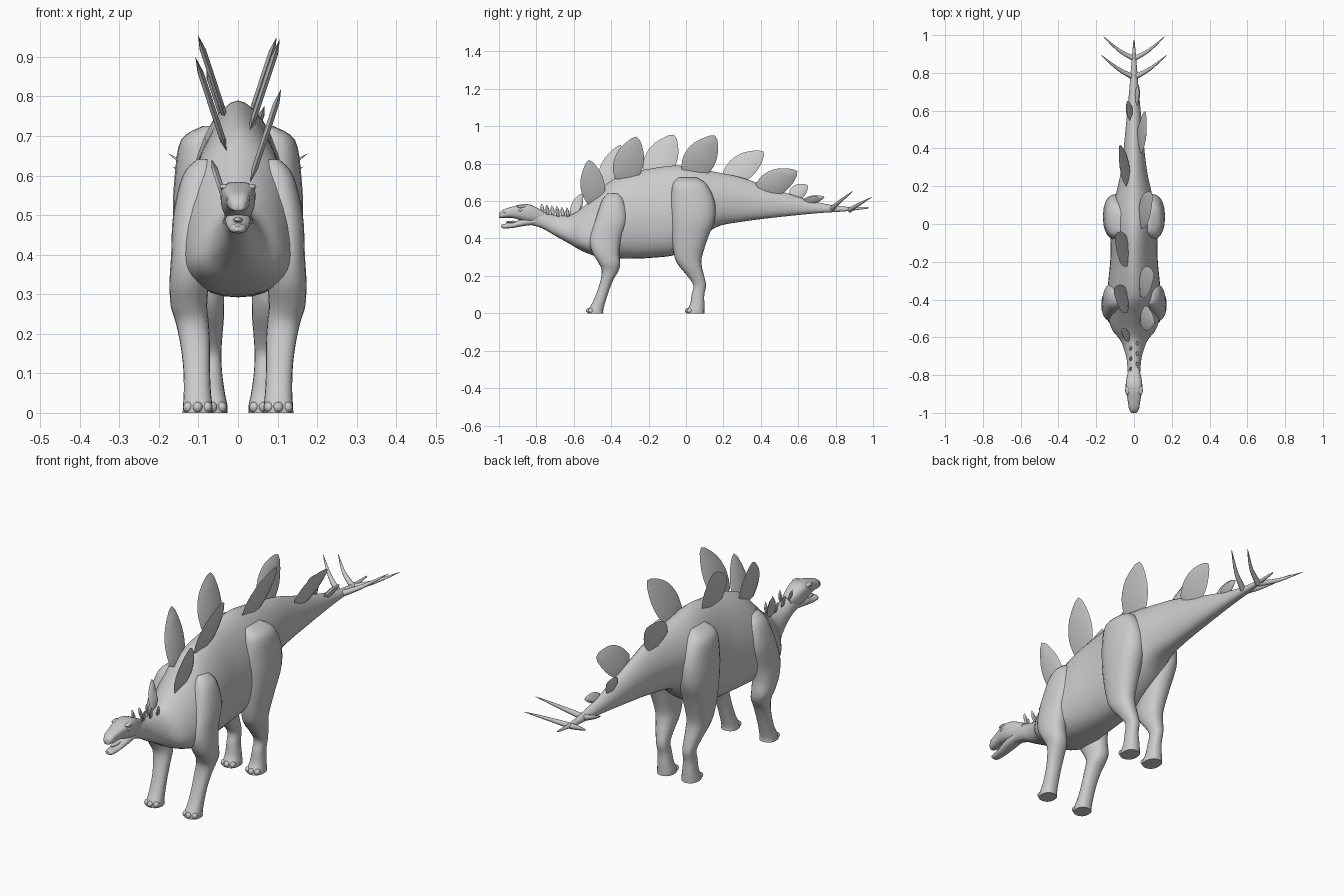
import bpy
import bmesh
import math
from mathutils import Vector

if "Cube" in bpy.data.objects:
    bpy.data.objects.remove(bpy.data.objects["Cube"], do_unlink=True)

hide = bpy.data.materials.new("stone grey")
hide.use_nodes = True
GREY = (0.6, 0.6, 0.6, 1)
hide.diffuse_color = GREY
hide.node_tree.nodes["Principled BSDF"].inputs["Base Color"].default_value = GREY


def finish(name, bm, angle=50):
    """Turn a bmesh into a smooth shaded grey object."""
    bmesh.ops.recalc_face_normals(bm, faces=bm.faces)
    mesh = bpy.data.meshes.new(name)
    bm.to_mesh(mesh)
    bm.free()
    obj = bpy.data.objects.new(name, mesh)
    bpy.context.collection.objects.link(obj)
    mesh.materials.append(hide)
    bpy.ops.object.select_all(action="DESELECT")
    obj.select_set(True)
    bpy.context.view_layer.objects.active = obj
    bpy.ops.object.shade_smooth_by_angle(angle=math.radians(angle))
    return obj


def smooth_rows(rows, steps=4):
    """Catmull-Rom interpolation through rows of numbers."""
    rows = [Vector(r) for r in rows]
    out = []
    for i in range(len(rows) - 1):
        a, b = rows[max(i - 1, 0)], rows[i]
        c, d = rows[i + 1], rows[min(i + 2, len(rows) - 1)]
        for k in range(steps):
            t = k / steps
            out.append(b + (c - a) * (t / 2) + (a * 2 - b * 5 + c * 4 - d) * (t * t / 2)
                       + (b * 3 - a - c * 3 + d) * (t ** 3 / 2))
    return out + [rows[-1]]


def loft(name, rings, angle=50):
    """Skin a list of point rings and cap both ends."""
    bm = bmesh.new()
    loops = [[bm.verts.new(p) for p in ring] for ring in rings]
    for low, high in zip(loops, loops[1:]):
        n = len(low)
        for i in range(n):
            j = (i + 1) % n
            bm.faces.new((low[i], low[j], high[j], high[i]))
    bm.faces.new(loops[0])
    bm.faces.new(loops[-1])
    return finish(name, bm, angle)


def power(v, p):
    return math.copysign(abs(v) ** (2 / p), v)


def body_loft(name, rows, upper=1.7, lower=2.5, sides=32):
    """Loft along y; each row is y, top, bottom, half width, height of widest point."""
    rings = []
    for y, top, bottom, width, frac in smooth_rows(rows):
        mid = bottom + (top - bottom) * frac
        ring = []
        for i in range(sides):
            a = math.tau * i / sides
            c, s = math.cos(a), math.sin(a)
            p, h = (upper, top - mid) if s > 0 else (lower, mid - bottom)
            ring.append((width * power(c, p), y, mid + h * power(s, p)))
        rings.append(ring)
    return loft(name, rings)


def leg_loft(name, side, rows, sides=20):
    """Loft along z; each row is z, y, x, depth radius, width radius."""
    rings = []
    for z, y, x, ry, rx in smooth_rows(rows):
        rings.append([(side * (x + rx * power(math.cos(a), 2.3)),
                       y + ry * power(math.sin(a), 2.3), max(z, 0))
                      for a in (math.tau * i / sides for i in range(sides))])
    return loft(name, rings)


def ball(name, centre, radii):
    bm = bmesh.new()
    bmesh.ops.create_uvsphere(bm, u_segments=14, v_segments=8, radius=1)
    for v in bm.verts:
        v.co = Vector(v.co[i] * radii[i] + centre[i] for i in range(3))
    return finish(name, bm, 180)


def spike(name, path, radius, sides=10):
    """Tapering horn along a smooth path."""
    pts = [Vector(p) for p in smooth_rows(path)]
    rings = []
    for i, p in enumerate(pts):
        way = pts[min(i + 1, len(pts) - 1)] - pts[max(i - 1, 0)]
        turn = way.to_track_quat("Z", "Y")
        r = radius * (1.03 - (i / (len(pts) - 1)) ** 1.5)
        rings.append([p + turn @ Vector((r * math.cos(a), r * math.sin(a), 0))
                      for a in (math.tau * k / sides for k in range(sides))])
    return loft(name, rings)


LEAF = [(-.1, -.3), (.2, -.48), (.6, -.42), (1, 0), (.66, .4), (.25, .5), (-.1, .32)]


def plate(name, side, base, tip, width, root=.03, lean=.33, thick=.008):
    """Leaf shaped plate with a slightly swollen middle, leaning outward."""
    base, tip = Vector(base), Vector(tip)
    axis = tip - base
    across = Vector((axis.y, -axis.x)).normalized() * width

    def place(u, v, off=0):
        q = base + axis * u + across * v
        return (side * (root + lean * (q.y - base.y)) + off, q.x, q.y)

    bm = bmesh.new()
    outline = smooth_rows(LEAF, 3)
    rim = [bm.verts.new(place(u, v)) for u, v in outline]
    for off in (thick, -thick):
        inner = [bm.verts.new(place(.4 + (u - .4) * .7, v * .7, off)) for u, v in outline]
        n = len(rim)
        for i in range(n):
            j = (i + 1) % n
            bm.faces.new((rim[i], rim[j], inner[j], inner[i]))
        bm.faces.new(inner)
    return finish(name, bm, 40)


# Neck, torso and tail in one skin
body_loft("body", [
    (-.84, .565, .475, .030, .5), (-.77, .545, .455, .034, .5),
    (-.70, .525, .415, .042, .45), (-.62, .525, .370, .070, .35),
    (-.56, .560, .335, .115, .3), (-.48, .635, .305, .140, .3),
    (-.40, .710, .295, .146, .38), (-.30, .750, .292, .136, .42),
    (-.18, .775, .297, .125, .42), (-.05, .790, .315, .125, .45),
    (.06, .775, .380, .120, .5), (.16, .755, .460, .095, .5),
    (.30, .725, .490, .066, .5), (.50, .655, .515, .045, .5),
    (.70, .595, .535, .026, .5), (.85, .570, .545, .014, .5),
    (.975, .568, .560, .003, .5)])

# Head with an open beak
body_loft("skull", [
    (-.76, .545, .49, .026, .5), (-.83, .580, .485, .042, .6),
    (-.88, .582, .497, .043, .65), (-.93, .570, .510, .034, .6),
    (-.975, .555, .510, .027, .5), (-.995, .540, .510, .018, .5),
    (-1, .530, .512, .010, .5)], upper=2.8)
body_loft("lower_jaw", [
    (-.80, .515, .475, .030, .5), (-.87, .507, .466, .032, .5),
    (-.93, .484, .456, .025, .5), (-.975, .478, .454, .020, .5),
    (-.988, .472, .460, .010, .5)])
ball("tongue", (0, -.925, .488), (.013, .04, .007))

for side, label in ((1, "left"), (-1, "right")):
    ball(label + "_eye", (side * .037, -.885, .552), (.009, .011, .009))
    ball(label + "_brow", (side * .034, -.88, .571), (.013, .025, .008))
    ball(label + "_nostril", (side * .024, -.968, .541), (.006, .01, .006))

    # Legs, from shoulder or hip down to the foot
    leg_loft(label + "_front_leg", side, [
        (.64, -.39, .085, .03, .02), (.60, -.39, .095, .06, .045),
        (.50, -.40, .112, .085, .052), (.40, -.43, .117, .085, .052),
        (.33, -.43, .123, .073, .05), (.27, -.41, .124, .058, .046),
        (.23, -.405, .116, .046, .042), (.18, -.422, .109, .034, .038),
        (.12, -.443, .105, .031, .034), (.06, -.465, .103, .034, .034),
        (.02, -.482, .102, .04, .037), (0, -.484, .102, .042, .038)])
    leg_loft(label + "_hind_leg", side, [
        (.725, .01, .07, .05, .02), (.69, .02, .092, .09, .052),
        (.60, .035, .095, .118, .065), (.50, .037, .096, .117, .068),
        (.40, .02, .09, .096, .062), (.30, .012, .085, .073, .05),
        (.25, .025, .08, .06, .045), (.20, .052, .075, .045, .036),
        (.15, .073, .07, .034, .028), (.10, .064, .068, .034, .028),
        (.05, .06, .066, .038, .033), (.02, .052, .065, .046, .038),
        (0, .05, .065, .048, .039)])
    for foot, x, y in (("front", .102, -.518), ("hind", .065, .01)):
        for k in (-1, 0, 1):
            ball(f"{label}_{foot}_toe", (side * (x + k * .024), y + abs(k) * .01, .014),
                 (.013, .016, .014))

    # Paired tail spikes
    spike(label + "_fore_tail_spike",
          [(0, .775, .555), (side * .085, .822, .597), (side * .175, .895, .655)], .014)
    spike(label + "_rear_tail_spike",
          [(0, .875, .552), (side * .08, .92, .58), (side * .165, .995, .622)], .013)

# Back plates: side, base, tip, width, distance from the spine
BACK_PLATES = [
    (1, (-.49, .61), (-.52, .82), .13, .04), (1, (-.33, .73), (-.265, .945), .16, .035),
    (1, (.03, .76), (.155, .95), .17, .035), (1, (.41, .665), (.595, .76), .14, .03),
    (1, (.64, .6), (.74, .622), .045, .015), (-1, (-.6, .53), (-.56, .64), .06, .03),
    (-1, (-.42, .68), (-.35, .9), .14, .035), (-1, (-.17, .755), (-.065, .955), .17, .035),
    (-1, (.24, .735), (.415, .865), .14, .035), (-1, (.57, .63), (.65, .685), .08, .018)]
for side, base, tip, width, root in BACK_PLATES:
    plate("back_plate", side, base, tip, width, root)

# Small staggered plates on the neck
for k in range(6):
    y = -.765 + k * .027
    side = 1 if k % 2 else -1
    plate("neck_plate", side, (y, .535 - k * .004), (y - .008, .585 - k * .004),
          .022, .014, .2, .004)
